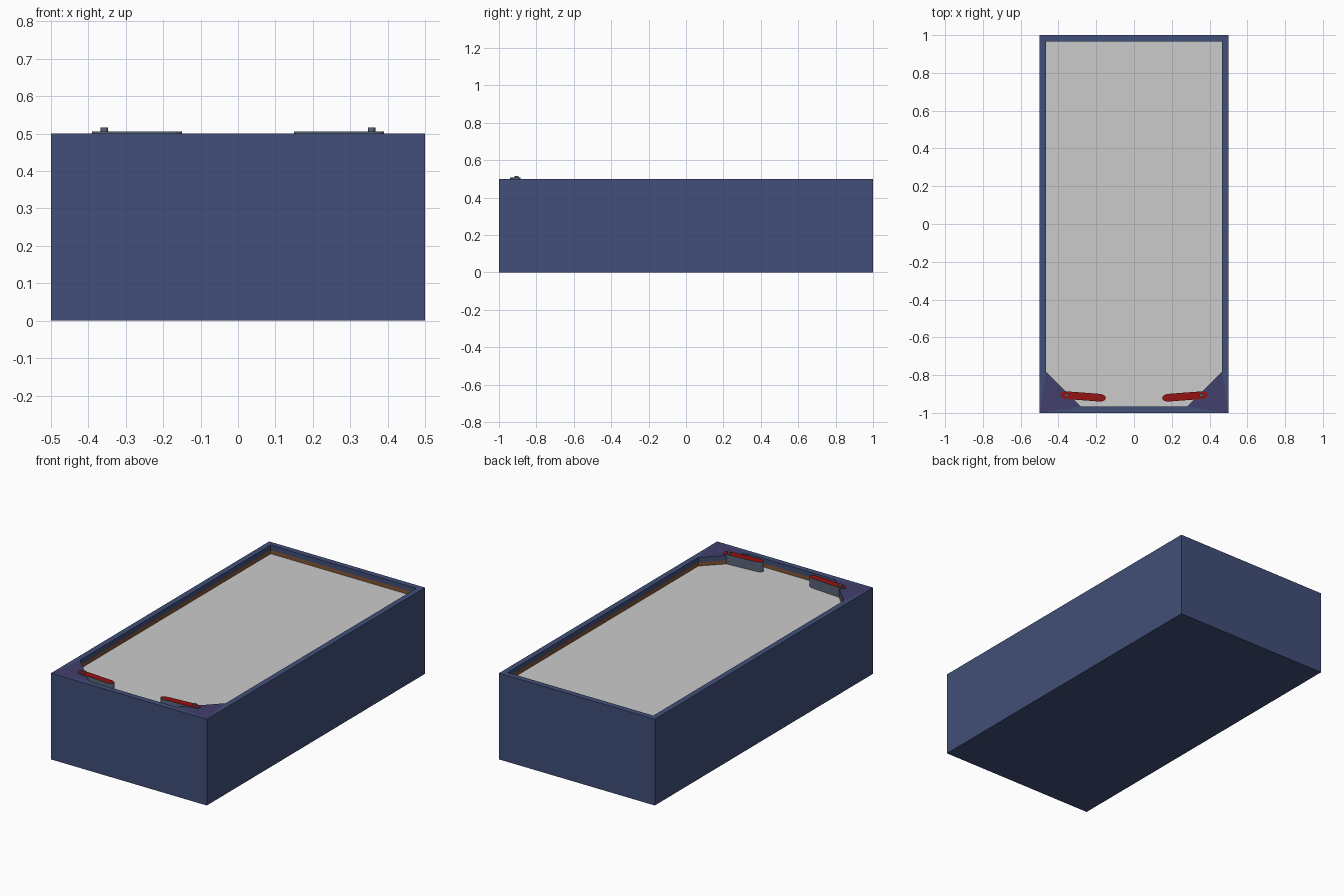
import bpy, bmesh, math

if "Cube" in bpy.data.objects:
    bpy.data.objects.remove(bpy.data.objects["Cube"])

TOP, BED, TRIM = 0.5, 0.45, 0.472


def material(name, rgb):
    m = bpy.data.materials.new(name)
    m.diffuse_color = (*rgb, 1)
    m.use_nodes = True
    m.node_tree.nodes["Principled BSDF"].inputs["Base Color"].default_value = m.diffuse_color
    return m


blue = material("navy_blue", (0.053, 0.078, 0.19))
purple = material("dark_purple", (0.055, 0.05, 0.15))
brown = material("wood_brown", (0.22, 0.09, 0.035))
red = material("deep_red", (0.30, 0.006, 0.006))
slate = material("slate", (0.10, 0.13, 0.19))


def finish(bm, name, mats, fix_normals=True):
    if fix_normals:
        bmesh.ops.recalc_face_normals(bm, faces=bm.faces)
    me = bpy.data.meshes.new(name)
    bm.to_mesh(me)
    bm.free()
    ob = bpy.data.objects.new(name, me)
    bpy.context.collection.objects.link(ob)
    for m in mats:
        me.materials.append(m)
    return ob


def ring(bm, pts, z):
    return [bm.verts.new((x, y, z)) for x, y in pts]


def bridge(bm, a, b):
    n = len(a)
    return [bm.faces.new((a[i], a[(i + 1) % n], b[(i + 1) % n], b[i])) for i in range(n)]


# Outer rectangle and inner opening with two cut front corners
outer = [(-0.5, -1), (0.5, -1), (0.5, 1), (-0.5, 1)]
inner = [(-0.28, -0.967), (0.28, -0.967), (0.467, -0.78),
         (0.467, 0.967), (-0.467, 0.967), (-0.467, -0.78)]

# Cabinet: closed base, outer walls, rim, upper inner walls
bm = bmesh.new()
lo, hi = ring(bm, outer, 0), ring(bm, outer, TOP)
rim, step = ring(bm, inner, TOP), ring(bm, inner, TRIM)
bm.faces.new(lo[::-1])
bridge(bm, lo, hi)
for o, p, i, j in ((0, 1, 0, 1), (1, 2, 2, 3), (2, 3, 3, 4), (3, 0, 4, 5)):
    bm.faces.new((hi[o], hi[p], rim[j], rim[i]))
for o, i, j in ((1, 1, 2), (0, 5, 0)):      # triangular front corner plates
    bm.faces.new((hi[o], rim[j], rim[i])).material_index = 1
bridge(bm, rim, step)
finish(bm, "cabinet", [blue, purple])

# Wooden band around the bottom of the opening
bm = bmesh.new()
bridge(bm, ring(bm, inner, BED), ring(bm, inner, TRIM))
for f in bm.faces:
    f.normal_flip()
finish(bm, "inner_trim", [brown], False)

# Flat playing surface
bm = bmesh.new()
bm.faces.new(ring(bm, inner, BED))
finish(bm, "play_surface", [], False)


def flipper(side, label):
    # Long rounded bar with red top, slightly angled
    pts = []
    for k in range(24):
        a = 2 * math.pi * (k + 0.5) / 24
        c, s = math.cos(a), math.sin(a)
        u, v = math.copysign(0.083, c) + 0.038 * c, 0.0205 * s
        t = -0.075
        x = -0.27 + u * math.cos(t) - v * math.sin(t)
        y = -0.913 + u * math.sin(t) + v * math.cos(t)
        pts.append((-side * x, y))
    bm = bmesh.new()
    a, b = ring(bm, pts, BED), ring(bm, pts, 0.506)
    bridge(bm, a, b)
    bm.faces.new(a)
    bm.faces.new(b).material_index = 1
    finish(bm, label + "_flipper", [slate, red])
    # Pivot pin
    bpy.ops.mesh.primitive_cylinder_add(vertices=16, radius=0.01, depth=0.066,
                                        location=(side * 0.357, -0.906, 0.483))
    pin = bpy.context.object
    pin.name = label + "_pivot_pin"
    pin.data.materials.append(slate)


flipper(-1, "left")
flipper(1, "right")
